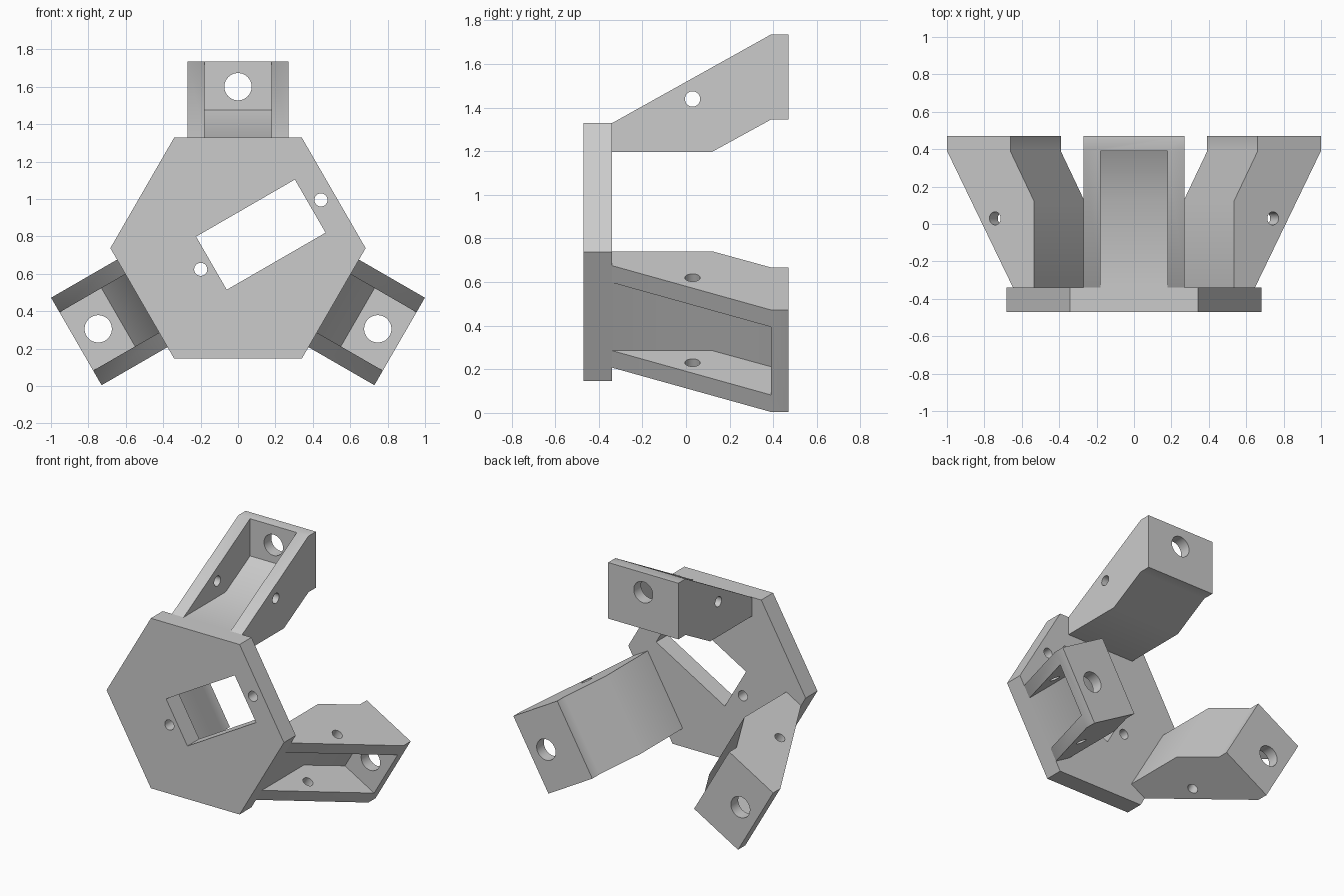
import bpy
import math
from mathutils import Matrix, Vector

cube = bpy.data.objects.get("Cube")
if cube:
    bpy.data.objects.remove(cube, do_unlink=True)

CENTRE = Vector((0, 0, 0.737))
PLATE_FRONT, PLATE_BACK = -0.47, -0.34
APOTHEM = 0.591

grey = bpy.data.materials.new("plain grey")
grey.use_nodes = True
grey.diffuse_color = (0.6, 0.6, 0.6, 1)
grey.node_tree.nodes["Principled BSDF"].inputs["Base Color"].default_value = (0.6, 0.6, 0.6, 1)


def prism(name, base, offset):
    """Solid made by sweeping the polygon 'base' along 'offset'."""
    n = len(base)
    low = [Vector(p) for p in base]
    verts = low + [p + Vector(offset) for p in low]
    faces = [tuple(range(n)), tuple(range(2 * n - 1, n - 1, -1))]
    faces += [((i + 1) % n, i, i + n, (i + 1) % n + n) for i in range(n)]
    mesh = bpy.data.meshes.new(name)
    mesh.from_pydata(verts, [], faces)
    obj = bpy.data.objects.new(name, mesh)
    bpy.context.collection.objects.link(obj)
    mesh.materials.append(grey)
    bpy.context.view_layer.objects.active = obj
    bpy.ops.object.select_all(action='DESELECT')
    obj.select_set(True)
    bpy.ops.object.mode_set(mode='EDIT')
    bpy.ops.mesh.select_all(action='SELECT')
    bpy.ops.mesh.normals_make_consistent(inside=False)
    bpy.ops.object.mode_set(mode='OBJECT')
    return obj


def side_prism(name, profile, half_width):
    """Prism from a (y, z) profile, centred on x = 0."""
    return prism(name, [(-half_width, y, z) for y, z in profile], (2 * half_width, 0, 0))


def drill(name, centre, radius, axis):
    """Round cutter along x or y."""
    turn = (0, math.pi / 2, 0) if axis == 'x' else (math.pi / 2, 0, 0)
    depth = 1 if axis == 'x' else 0.4
    bpy.ops.mesh.primitive_cylinder_add(vertices=40, radius=radius, depth=depth,
                                        location=centre, rotation=turn)
    obj = bpy.context.object
    obj.name = name
    obj.data.materials.append(grey)
    return obj


def cut(obj, cutters):
    """Subtract the cutters, remove them and set the shading."""
    bpy.context.view_layer.update()
    bpy.ops.object.select_all(action='DESELECT')
    obj.select_set(True)
    bpy.context.view_layer.objects.active = obj
    for cutter in cutters:
        cutter.hide_render = True
        mod = obj.modifiers.new("cut", 'BOOLEAN')
        mod.operation = 'DIFFERENCE'
        mod.solver = 'EXACT'
        mod.object = cutter
        bpy.ops.object.modifier_apply(modifier=mod.name)
        bpy.data.objects.remove(cutter, do_unlink=True)
    bpy.ops.object.shade_smooth_by_angle(angle=math.radians(30))


# Hexagonal base plate with a slanted rectangular window and two screw holes
radius = APOTHEM / math.cos(math.pi / 6)
hexagon = [(radius * math.cos(i * math.pi / 3), PLATE_FRONT, radius * math.sin(i * math.pi / 3))
           for i in range(6)]
plate = prism("base_plate", hexagon, (0, PLATE_BACK - PLATE_FRONT, 0))
middle = Vector((0.122, -0.405, 0.072))
tilt = Matrix.Rotation(math.radians(-30), 3, 'Y')
window = prism("window_cutter",
               [middle + tilt @ Vector((0.305 * sx, -0.2, 0.164 * sz))
                for sx, sz in ((-1, -1), (1, -1), (1, 1), (-1, 1))], (0, 0.4, 0))
screws = [drill("screw_cutter", middle + tilt @ Vector((s * 0.371, 0, 0)), 0.035, 'y')
          for s in (-1, 1)]
cut(plate, [window] + screws)
plate.location = CENTRE

# Channel-shaped arm, open on its outer side
outline = [(PLATE_BACK, APOTHEM), (0.39, 0.998), (0.47, 0.998), (0.47, 0.608),
           (0.39, 0.608), (0.12, 0.46), (PLATE_BACK, 0.46)]
arm = side_prism("upper_arm", outline, 0.27)
channel = side_prism("channel_cutter",
                     [(-0.5, APOTHEM), (0.12, APOTHEM), (0.39, 0.739), (0.39, 1.3), (-0.5, 1.3)],
                     0.18)
cut(arm, [channel,
          drill("end_hole_cutter", (0, 0.45, 0.863), 0.073, 'y'),
          drill("cross_hole_cutter", (0, 0.03, 0.702), 0.035, 'x')])
arm.location = CENTRE

# Two lower arms repeat the upper one around the plate
for name, angle in (("left_arm", 120), ("right_arm", -120)):
    copy = bpy.data.objects.new(name, arm.data)
    bpy.context.collection.objects.link(copy)
    copy.location = CENTRE
    copy.rotation_euler.y = math.radians(angle)
